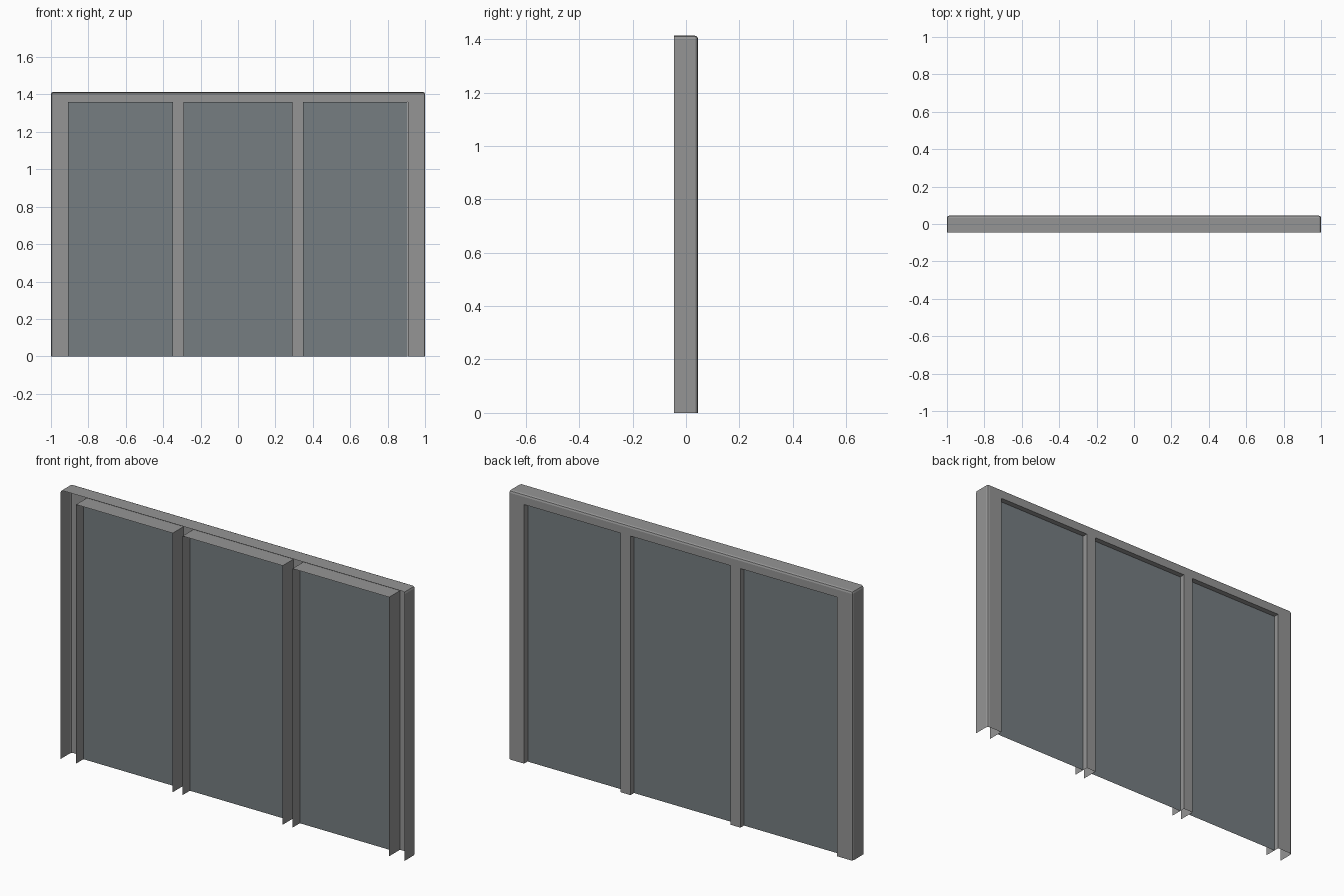
import bpy, bmesh

if "Cube" in bpy.data.objects:
    bpy.data.objects.remove(bpy.data.objects["Cube"])

D = 0.045                      # half depth
XS = [-1, -0.91, -0.348, -0.291, 0.291, 0.348, 0.91, 1]
HEAD, TOP = 1.361, 1.413       # opening head and overall height
PANE_Y = 0.016


def make(name, bm, color):
    me = bpy.data.meshes.new(name)
    bm.to_mesh(me)
    bm.free()
    ob = bpy.data.objects.new(name, me)
    bpy.context.collection.objects.link(ob)
    mat = bpy.data.materials.new(name + "_finish")
    mat.diffuse_color = color
    mat.use_nodes = True
    mat.node_tree.nodes["Principled BSDF"].inputs["Base Color"].default_value = mat.diffuse_color
    me.materials.append(mat)
    return ob


# Window frame: back face laid out as cells, leaving three openings
bm = bmesh.new()
zs = [0, HEAD, TOP]
grid = [[bm.verts.new((x, D, z)) for x in XS] for z in zs]
for r in range(2):
    for c in range(7):
        if r == 1 or c % 2 == 0:
            bm.faces.new((grid[r][c], grid[r + 1][c],
                          grid[r + 1][c + 1], grid[r][c + 1]))

# Thin walls run forward from every edge except the open bottom
walls = [e for e in bm.edges if e.is_boundary
         and max(v.co.z for v in e.verts) > 0]
new = bmesh.ops.extrude_edge_only(bm, edges=walls)["geom"]
for v in new:
    if isinstance(v, bmesh.types.BMVert):
        v.co.y = -D
bmesh.ops.recalc_face_normals(bm, faces=bm.faces)


# Softened outer edges
def outer(v):
    return abs(v.co.x) > 0.999 or v.co.z > TOP - 0.001


edges = [e for e in bm.edges if len(e.link_faces) == 2
         and all(outer(v) for v in e.verts)
         and e.calc_face_angle(0) > 1]
bmesh.ops.bevel(bm, geom=edges, offset=0.012, offset_type='OFFSET',
                segments=2, profile=0.5, affect='EDGES')
bmesh.ops.dissolve_limit(bm, angle_limit=0.01, verts=bm.verts, edges=bm.edges)
make("window_frame", bm, (0.3, 0.3, 0.3, 1))

# Glass panes, set back inside the openings
for i, name in enumerate(("left_pane", "middle_pane", "right_pane")):
    x0, x1 = XS[1 + 2 * i], XS[2 + 2 * i]
    if i == 2:
        x1 -= 0.004            # small gap beside the right jamb
    bm = bmesh.new()
    bm.faces.new([bm.verts.new((x, PANE_Y, z)) for x, z in
                  ((x0, 0), (x1, 0), (x1, HEAD), (x0, HEAD))])
    make(name, bm, (0.182, 0.207, 0.22, 1))
